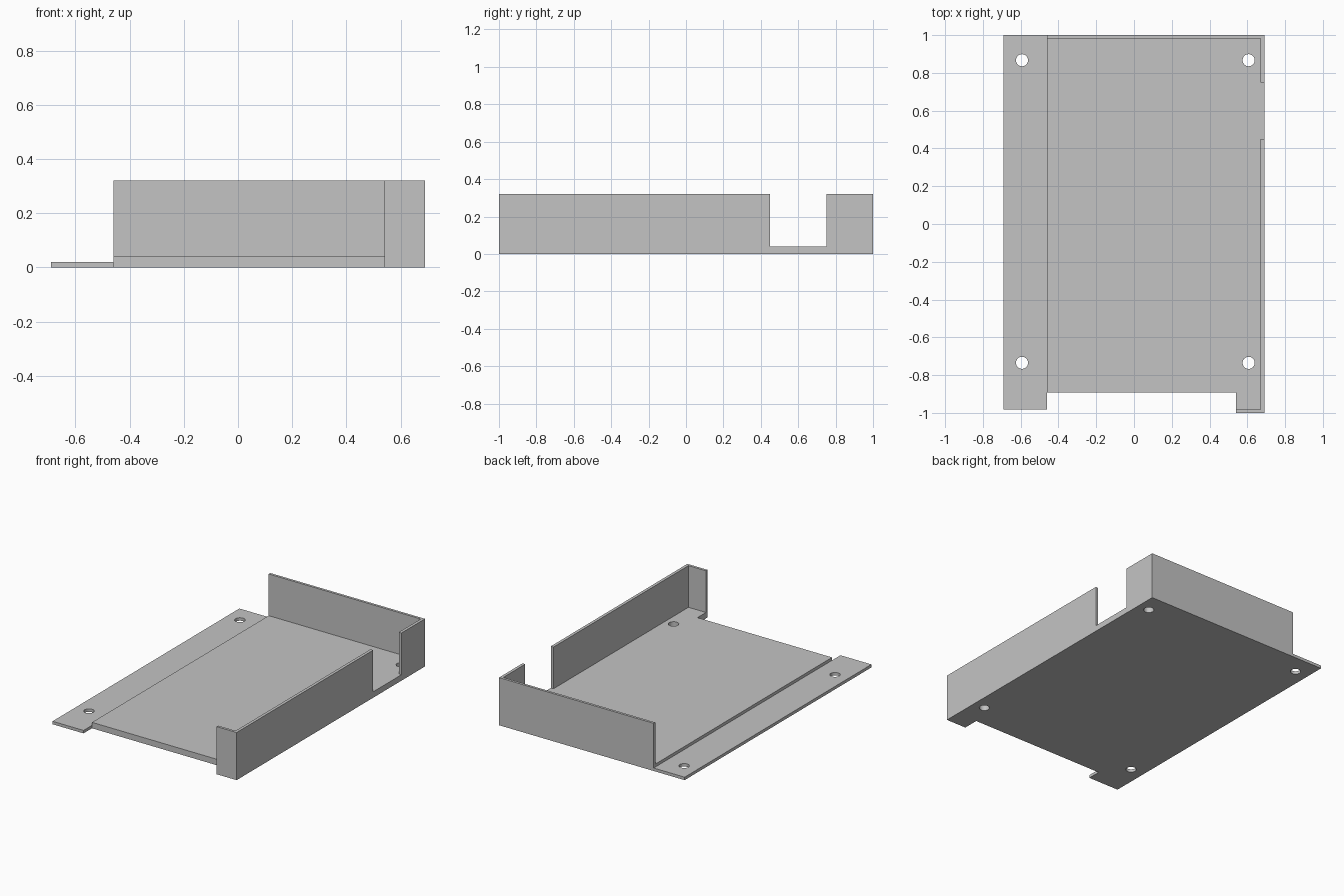
import bpy
import bmesh

default = bpy.data.objects.get("Cube")
if default:
    bpy.data.objects.remove(default, do_unlink=True)

# Overall measurements
X, Y, HEIGHT = 0.69, 1.0, 0.32
STEP_X, TAB_X = -0.46, 0.54      # left edge of the raised floor, inner edge of the front tab
FLOOR, FLANGE = 0.04, 0.02       # thicknesses
INNER_X, INNER_Y = 0.67, 0.983   # inside faces of the walls
FRONT = -0.893                   # front edge of the raised floor

grey = bpy.data.materials.new("plain grey")
grey.use_nodes = True
colour = (0.55, 0.55, 0.55, 1)
grey.diffuse_color = colour
grey.node_tree.nodes["Principled BSDF"].inputs["Base Color"].default_value = colour


def prism(name, outline, low, high, axis="z"):
    """Extrude an outline: (x, y) along z, or (y, z) along x."""
    bm = bmesh.new()
    place = (lambda a, b: (a, b, low)) if axis == "z" else (lambda a, b: (low, a, b))
    face = bm.faces.new([bm.verts.new(place(a, b)) for a, b in outline])
    new = bmesh.ops.extrude_face_region(bm, geom=[face])["geom"]
    depth = high - low
    move = (0, 0, depth) if axis == "z" else (depth, 0, 0)
    bmesh.ops.translate(bm, vec=move, verts=[v for v in new if isinstance(v, bmesh.types.BMVert)])
    bmesh.ops.recalc_face_normals(bm, faces=bm.faces)
    mesh = bpy.data.meshes.new(name)
    bm.to_mesh(mesh)
    bm.free()
    mesh.materials.append(grey)
    obj = bpy.data.objects.new(name, mesh)
    bpy.context.collection.objects.link(obj)
    return obj


def rectangle(x0, x1, y0, y1):
    return [(x0, y0), (x1, y0), (x1, y1), (x0, y1)]


# Floor, extended forward under the corner tab
floor = prism("floor", [(STEP_X, FRONT), (TAB_X, FRONT), (TAB_X, -INNER_Y),
                        (INNER_X, -INNER_Y), (INNER_X, INNER_Y), (STEP_X, INNER_Y)], 0, FLOOR)

# Thin mounting flange along the open side
flange = prism("mounting_flange", rectangle(-X, STEP_X, -INNER_Y, Y), 0, FLANGE)

# Back wall and front corner tab
prism("back_wall", rectangle(STEP_X, X, INNER_Y, Y), 0, HEIGHT)
prism("front_tab", rectangle(TAB_X, X, -Y, -INNER_Y), 0, HEIGHT)

# Side wall with a slot cut down to the floor
prism("side_wall", [(-INNER_Y, 0), (INNER_Y, 0), (INNER_Y, HEIGHT), (0.75, HEIGHT),
                    (0.75, FLOOR), (0.45, FLOOR), (0.45, HEIGHT), (-INNER_Y, HEIGHT)],
      INNER_X, X, axis="x")

# Screw holes through the floor and flange
for part, x in ((flange, -0.593), (floor, 0.607)):
    for end, y in (("back", 0.867), ("front", -0.735)):
        bpy.ops.mesh.primitive_cylinder_add(vertices=32, radius=0.032, depth=0.2, location=(x, y, 0))
        cutter = bpy.context.object
        cutter.name = f"{part.name}_{end}_hole_cutter"
        cutter.data.materials.append(grey)
        cutter.hide_render = True
        cutter.hide_set(True)
        cutter.display_type = "WIRE"
        cut = part.modifiers.new(f"{end} hole", "BOOLEAN")
        cut.operation = "DIFFERENCE"
        cut.solver = "EXACT"
        cut.object = cutter
